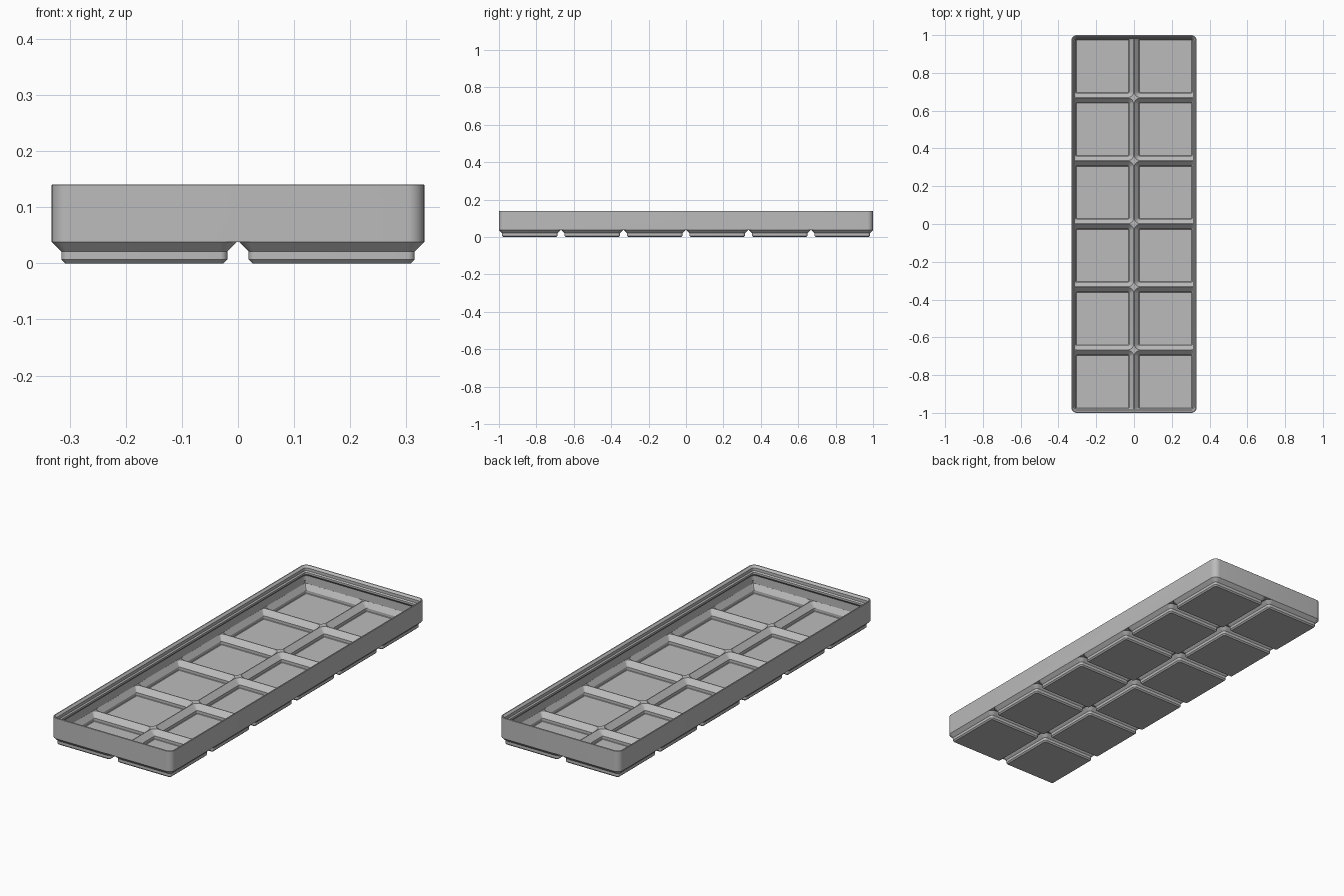
import bpy, bmesh, math

if "Cube" in bpy.data.objects:
    bpy.data.objects.remove(bpy.data.objects["Cube"], do_unlink=True)

MM = 2 / 251.5                 # one millimetre in model units
PITCH = 42 * MM
COLS, ROWS = 2, 6
HALF_X, HALF_Y = COLS * PITCH / 2 - 0.25 * MM, 1.0
CORNER = 3.75 * MM
WALL = 0.95 * MM
FOOT_TOP, TOP = 4.75 * MM, 17.7 * MM
RIDGE = FOOT_TOP + WALL * math.sqrt(2)
LIMIT_X, LIMIT_Y = HALF_X - WALL * 1.03, HALF_Y - WALL * 1.03

grey = bpy.data.materials.new("mid grey")
grey.use_nodes = True
colour = (0.5, 0.5, 0.5, 1)
grey.diffuse_color = colour
grey.node_tree.nodes["Principled BSDF"].inputs["Base Color"].default_value = colour


def rounded_rect(hx, hy, r, segments=8):
    """Counter-clockwise outline of a rectangle with rounded corners."""
    points = []
    for q, (sx, sy) in enumerate([(1, 1), (-1, 1), (-1, -1), (1, -1)]):
        for i in range(segments + 1):
            a = (q + i / segments) * math.pi / 2
            points.append((sx * (hx - r) + r * math.cos(a),
                           sy * (hy - r) + r * math.sin(a)))
    return points


def loft(bm, hx, hy, rings, centre=(0, 0), clamp=False):
    """Closed solid through (z, inset) rings of a rounded rectangle."""
    loops = []
    for z, inset in rings:
        r = max(CORNER - inset, 0.4 * MM)
        loop = []
        for x, y in rounded_rect(hx - inset, hy - inset, r):
            x, y = x + centre[0], y + centre[1]
            if clamp:
                x = max(-LIMIT_X, min(LIMIT_X, x))
                y = max(-LIMIT_Y, min(LIMIT_Y, y))
            loop.append(bm.verts.new((x, y, z)))
        loops.append(loop)
    for low, high in zip(loops, loops[1:]):
        for i in range(len(low)):
            j = (i + 1) % len(low)
            bm.faces.new((low[i], low[j], high[j], high[i]))
    bm.faces.new(loops[0][::-1])
    bm.faces.new(loops[-1])


def finish(bm, name):
    mesh = bpy.data.meshes.new(name)
    bm.to_mesh(mesh)
    bm.free()
    mesh.materials.append(grey)
    obj = bpy.data.objects.new(name, mesh)
    bpy.context.collection.objects.link(obj)
    return obj


def block(name, rings):
    bm = bmesh.new()
    loft(bm, HALF_X, HALF_Y, rings)
    return finish(bm, name)


def cell_grid(name, rings, clamp=False):
    bm = bmesh.new()
    half = PITCH / 2 - 0.25 * MM
    for i in range(COLS):
        for j in range(ROWS):
            centre = ((i - (COLS - 1) / 2) * PITCH, (j - (ROWS - 1) / 2) * PITCH)
            loft(bm, half, half, rings, centre, clamp)
    return finish(bm, name)


# Outer block with a slightly eased rim
tray = block("tray", [(FOOT_TOP, 0), (TOP - 0.15 * MM, 0), (TOP, 0.15 * MM)])

# Stepped feet, one under each cell
feet = cell_grid("feet", [(0, 2.95 * MM), (0.8 * MM, 2.15 * MM),
                          (2.6 * MM, 2.15 * MM), (FOOT_TOP, 0),
                          (FOOT_TOP + 0.4 * MM, 0.5 * MM)])

# Hollow pockets that follow the inside of the feet
side = 2.15 * MM + WALL
slope_start = RIDGE - side
floor_inset = 2.95 * MM - WALL + WALL * math.sqrt(2)
pockets = cell_grid("pockets", [(WALL, floor_inset),
                                (WALL + floor_inset - side, side),
                                (slope_start, side), (RIDGE, 0),
                                (RIDGE + 2 * MM, 0)], clamp=True)

# Main cavity with the stacking lip at its mouth
lip = 14 * MM
cavity = block("cavity", [(RIDGE, WALL), (lip - 2.85 * MM, WALL),
                          (lip - 1.2 * MM, 2.6 * MM), (lip, 2.6 * MM),
                          (lip + 0.7 * MM, 1.9 * MM), (lip + 2.5 * MM, 1.9 * MM),
                          (TOP, 0.7 * MM), (TOP + 0.5 * MM, 0.2 * MM)])

bpy.context.view_layer.objects.active = tray
for tool, operation in ((feet, 'UNION'), (cavity, 'DIFFERENCE'), (pockets, 'DIFFERENCE')):
    mod = tray.modifiers.new(tool.name, 'BOOLEAN')
    mod.operation, mod.solver, mod.object = operation, 'EXACT', tool
    bpy.ops.object.modifier_apply(modifier=mod.name)
    bpy.data.objects.remove(tool, do_unlink=True)

# Smooth rounded corners, crisp steps
bpy.ops.object.select_all(action='DESELECT')
tray.select_set(True)
bpy.ops.object.shade_smooth_by_angle(angle=math.radians(25))
